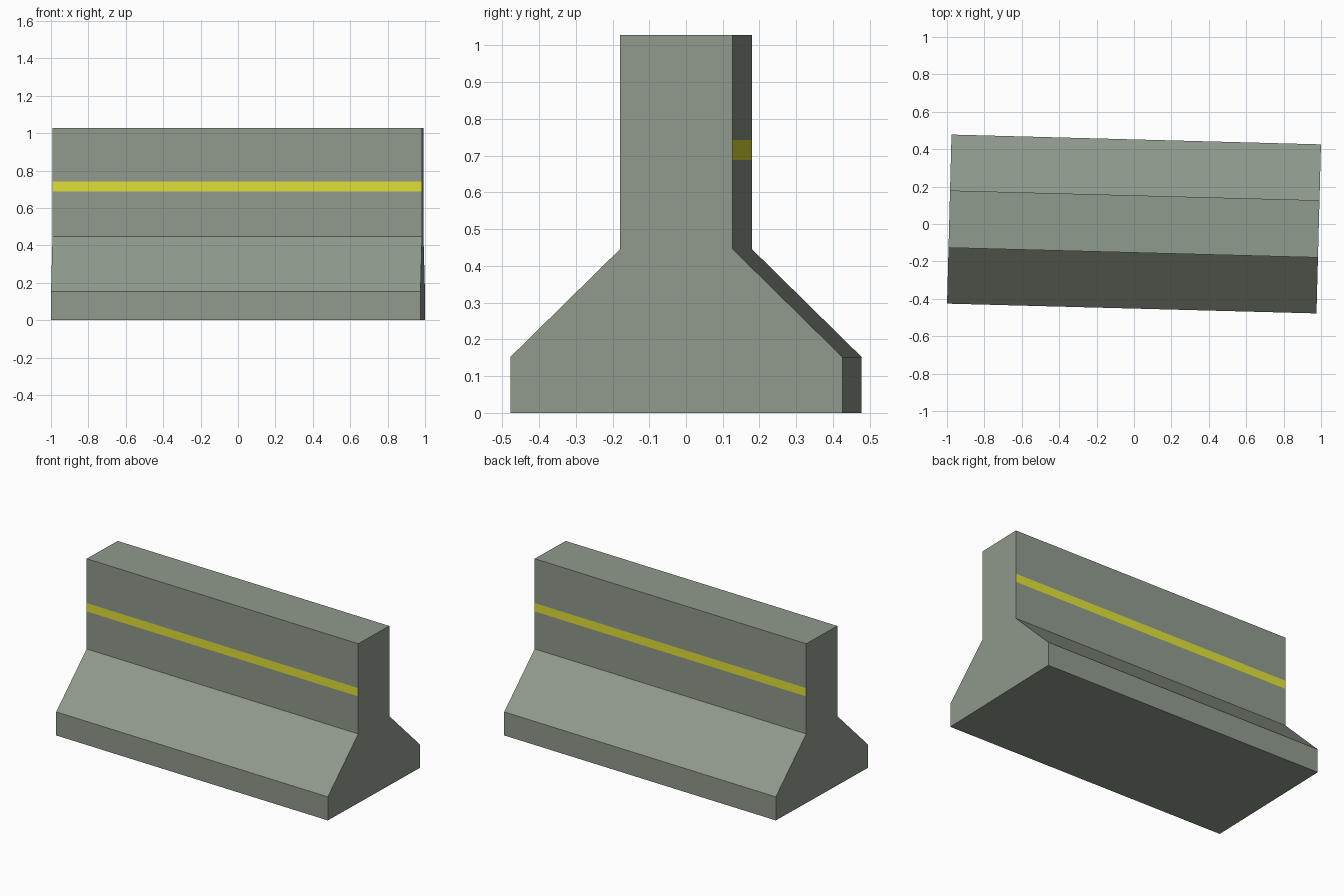
import bpy, bmesh, math

if "Cube" in bpy.data.objects:
    bpy.data.objects.remove(bpy.data.objects["Cube"])

LENGTH, ANGLE = 1.976, -0.0265


def material(name, rgb):
    m = bpy.data.materials.new(name)
    m.diffuse_color = (*rgb, 1)
    m.use_nodes = True
    m.node_tree.nodes["Principled BSDF"].inputs["Base Color"].default_value = m.diffuse_color
    return m


concrete = material("grey_green_concrete", (0.28, 0.325, 0.265))
yellow = material("yellow_paint", (0.74, 0.74, 0.04))

# half profile (y, z) from foot to top, with cuts at the stripe edges
STRIPE = (0.688, 0.742)
half = [(0.452, 0), (0.452, 0.152), (0.153, 0.446),
        (0.153, STRIPE[0]), (0.153, STRIPE[1]), (0.153, 1.028)]
profile = half + [(-y, z) for y, z in reversed(half)]

# barrier body: profile extruded along x
bm = bmesh.new()
face = bm.faces.new([bm.verts.new((-LENGTH / 2, y, z)) for y, z in profile])
ext = bmesh.ops.extrude_face_region(bm, geom=[face], use_keep_orig=True)
verts = [v for v in ext["geom"] if isinstance(v, bmesh.types.BMVert)]
bmesh.ops.translate(bm, verts=verts, vec=(LENGTH, 0, 0))
bmesh.ops.recalc_face_normals(bm, faces=bm.faces)

# painted stripe on both long sides
for f in bm.faces:
    z = f.calc_center_median().z
    if len(f.verts) == 4 and abs(f.normal.y) > 0.9 and STRIPE[0] < z < STRIPE[1]:
        f.material_index = 1

mesh = bpy.data.meshes.new("road_barrier")
bm.to_mesh(mesh)
bm.free()
mesh.materials.append(concrete)
mesh.materials.append(yellow)
barrier = bpy.data.objects.new("road_barrier", mesh)
barrier.rotation_euler.z = ANGLE
bpy.context.collection.objects.link(barrier)
